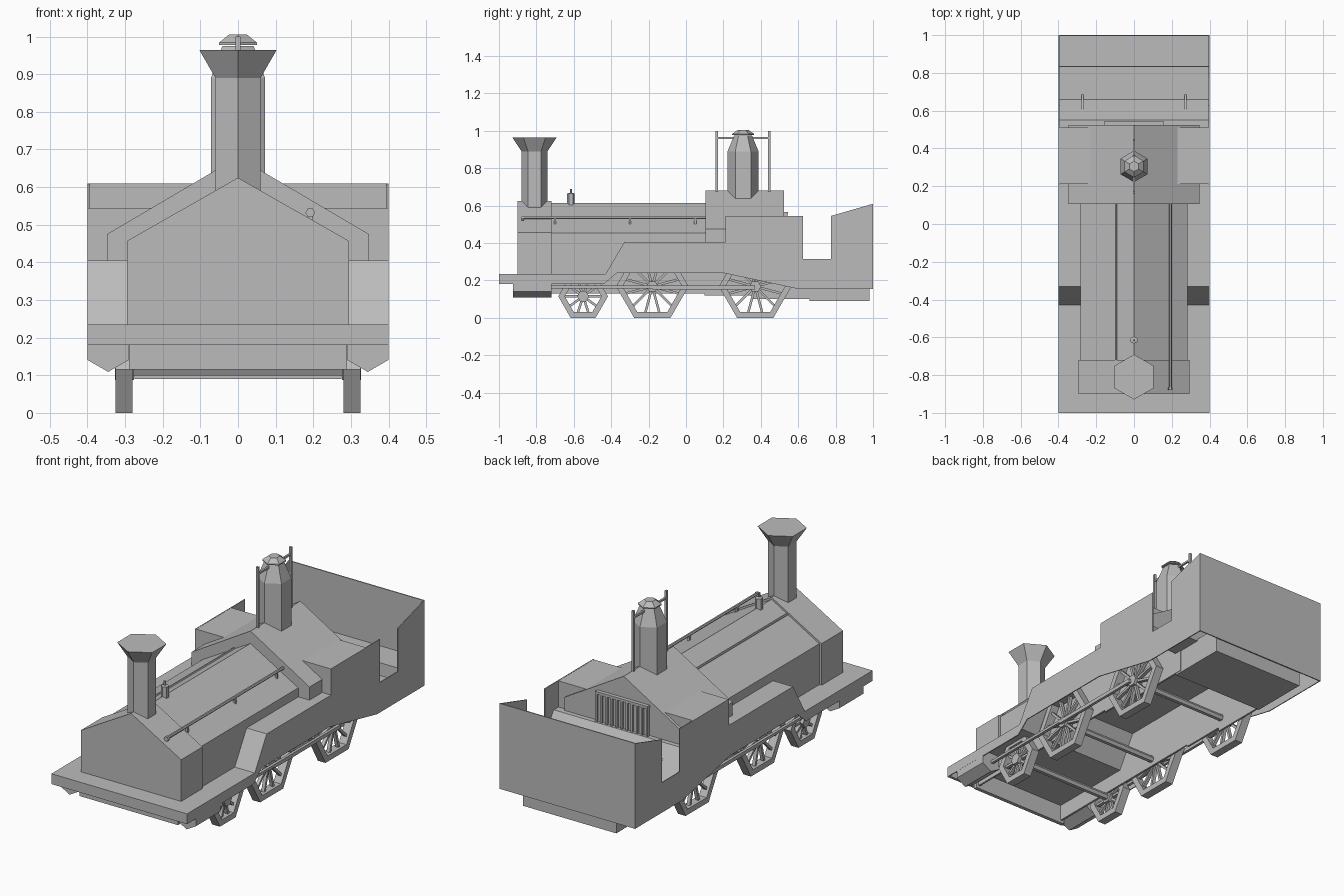
import bpy, bmesh, math
from mathutils import Vector, Matrix

if "Cube" in bpy.data.objects:
    bpy.data.objects.remove(bpy.data.objects["Cube"])

grey = bpy.data.materials.new("plain grey")
grey.diffuse_color = (0.5, 0.5, 0.5, 1)
grey.use_nodes = True
grey.node_tree.nodes["Principled BSDF"].inputs["Base Color"].default_value = grey.diffuse_color


def finish(name, bm):
    bmesh.ops.recalc_face_normals(bm, faces=bm.faces[:])
    me = bpy.data.meshes.new(name)
    bm.to_mesh(me)
    bm.free()
    me.materials.append(grey)
    ob = bpy.data.objects.new(name, me)
    bpy.context.collection.objects.link(ob)
    return ob


def prism(name, pts, axis, a, b):
    """Extrude a profile: axis 'y' takes (x, z) points, axis 'x' takes (y, z)."""
    bm = bmesh.new()
    mk = (lambda p, t: (p[0], t, p[1])) if axis == 'y' else (lambda p, t: (t, p[0], p[1]))
    f = bm.faces.new([bm.verts.new(mk(p, a)) for p in pts])
    ext = bmesh.ops.extrude_face_region(bm, geom=[f])
    d = Vector(mk((0, 0), b - a))
    bmesh.ops.translate(bm, vec=d, verts=[v for v in ext['geom'] if isinstance(v, bmesh.types.BMVert)])
    return finish(name, bm)


def box(name, x0, x1, y0, y1, z0, z1):
    return prism(name, [(x0, z0), (x1, z0), (x1, z1), (x0, z1)], 'y', y0, y1)


def hexagon(r, cx=0, cy=0, turn=0):
    return [(cx + r * math.cos(math.radians(60 * i + turn)),
             cy + r * math.sin(math.radians(60 * i + turn))) for i in range(6)]


def stack(name, y, rings):
    """Upright six-sided turned part from (radius, z) rings, corners along y."""
    bm = bmesh.new()
    loops = [[bm.verts.new((px, y + py, z)) for px, py in hexagon(r, turn=90)] for r, z in rings]
    for lo, hi in zip(loops, loops[1:]):
        for i in range(6):
            j = (i + 1) % 6
            bm.faces.new((lo[i], lo[j], hi[j], hi[i]))
    bm.faces.new(loops[0])
    bm.faces.new(loops[-1])
    return finish(name, bm)


def wheel(name, side, y, r, spokes):
    """Hexagonal rim with hub and radial spokes, flat side on the rail."""
    z = r * math.cos(math.pi / 6)
    bm = bmesh.new()
    xs = (side * 0.28, side * 0.325)
    rings = [[bm.verts.new((x, y + p, z + q)) for p, q in hexagon(rr)]
             for x, rr in ((xs[0], r), (xs[1], r), (xs[1], r - 0.035), (xs[0], r - 0.035))]
    for k in range(4):
        a, b = rings[k], rings[(k + 1) % 4]
        for i in range(6):
            j = (i + 1) % 6
            bm.faces.new((a[i], a[j], b[j], b[i]))
    centre = Matrix.Translation((side * 0.302, y, z))
    length = (r - 0.02) * math.cos(math.pi / 6)
    for i in range(spokes):
        m = (centre @ Matrix.Rotation(math.tau * (i + 0.5) / spokes, 4, 'X')
             @ Matrix.Translation((0, 0, length / 2)) @ Matrix.Diagonal((0.018, 0.013, length, 1)))
        bmesh.ops.create_cube(bm, size=1, matrix=m)
    bmesh.ops.create_cone(bm, cap_ends=True, segments=6, radius1=0.032, radius2=0.032, depth=0.05,
                          matrix=centre @ Matrix.Rotation(math.pi / 2, 4, 'Y'))
    return finish(name, bm)


def house(w, bottom, shoulder, apex):
    return [(-w, bottom), (w, bottom), (w, shoulder), (0, apex), (-w, shoulder)]


# Bent running plate, full width
top = [(-1, .235), (-.43, .235), (-.33, .405), (.55, .405), (.66, .235), (.83, .235), (.835, .30), (.997, .30)]
prism("running_plate", top + [(y, z - .02) for y, z in reversed(top)], 'x', -.396, .396)

# Side skirts with splasher, cab side and doorway
skirt = [(-1, .18), (-.44, .18), (-.37, .24), (.2, .24), (.6, .155), (1, .155), (1, .61), (.775, .545),
         (.775, .315), (.625, .315), (.625, .545), (.21, .545), (.21, .405), (-.33, .405),
         (-.43, .235), (-1, .235)]
for s, tag in ((1, "right"), (-1, "left")):
    prism(tag + "_skirt", skirt, 'x', s * .395, s * .4)
    # Side tank
    box(tag + "_tank", min(s * .2, s * .396), max(s * .2, s * .396), .212, .51, .395, .544)
    # Frame plate
    prism(tag + "_frame_plate", [(-.9, .13), (.1, .13), (.1, .12), (.35, .12), (.35, .1), (.7, .1), (.7, .22),
                                 (.55, .39), (-.33, .39), (-.43, .22), (-.9, .22)], 'x', s * .268, s * .278)
    # Steam cylinder
    prism(tag + "_steam_cylinder", hexagon(.063, s * .345, .172, 30), 'y', -.925, -.72)
    # Wheels
    wheel(tag + "_front_wheel", s, -.55, .133, 10)
    wheel(tag + "_driving_wheel", s, -.18, .194, 12)
    wheel(tag + "_rear_wheel", s, .37, .194, 12)
    # Rods
    x0, x1 = sorted((s * .33, s * .345))
    box(tag + "_coupling_rod", x0, x1, -.18, .37, .152, .172)
    box(tag + "_piston_rod", x0, x1, -.72, -.18, .158, .172)

# Rear wall, underframe and front beams
box("rear_wall", -.4, .4, .994, 1, .155, .61)
box("rear_underframe", -.275, .275, .66, .98, .09, .225)
box("front_beam", -.4, .4, -1, -.985, .18, .235)
box("front_cross_beam", -.29, .29, -.92, -.9, .115, .22)
for name, y, z in (("front_axle", -.55, .115), ("driving_axle", -.18, .168), ("rear_axle", .37, .168)):
    prism(name, hexagon(.018, y, z), 'x', -.29, .29)

# Smokebox, boiler and firebox
prism("smokebox", house(.295, .225, .457, .625), 'y', -.9, -.72)
prism("boiler", house(.282, .395, .453, .614), 'y', -.72, .11)
prism("lower_boiler", [(-.72, .225), (-.43, .225), (-.33, .395), (-.72, .395)], 'x', -.282, .282)
prism("firebox", house(.348, .395, .475, .68), 'y', .105, .525)

# Slatted firebox door
box("firebox_door", -.15, .15, .52, .533, .395, .56)
box("door_top_rail", -.155, .155, .525, .545, .553, .567)
for i in range(11):
    x = -.15 + .03 * i
    box("door_slat", x - .005, x + .005, .53, .544, .395, .555)

# Chimney, steam dome, whistle
stack("chimney", -.81, [(.069, .56), (.069, .89), (.119, .965)])
stack("steam_dome", .305, [(.083, .6), (.083, .89), (.048, .975)])
stack("dome_cap", .305, [(.058, .978), (.058, .984), (.028, 1.005)])
stack("whistle", -.615, [(.02, .59), (.02, .665), (.006, .668), (.006, .69)])

# Safety valve posts and bar
for name, y in (("front_valve_post", .165), ("rear_valve_post", .445)):
    box(name, -.006, .006, y - .006, y + .006, .64, 1)
box("valve_bar", -.005, .005, .165, .445, .957, .967)

# Handrail and pipe on the boiler
prism("right_handrail", hexagon(.008, .192, .535), 'y', -.88, .11)
prism("handrail_end", hexagon(.013, .192, .532), 'y', -.88, -.865)
for y in (-.7, -.3, .05):
    box("handrail_bracket", .186, .198, y - .006, y + .006, .49, .535)
prism("left_pipe", hexagon(.006, -.095, .563), 'y', -.72, .11)
